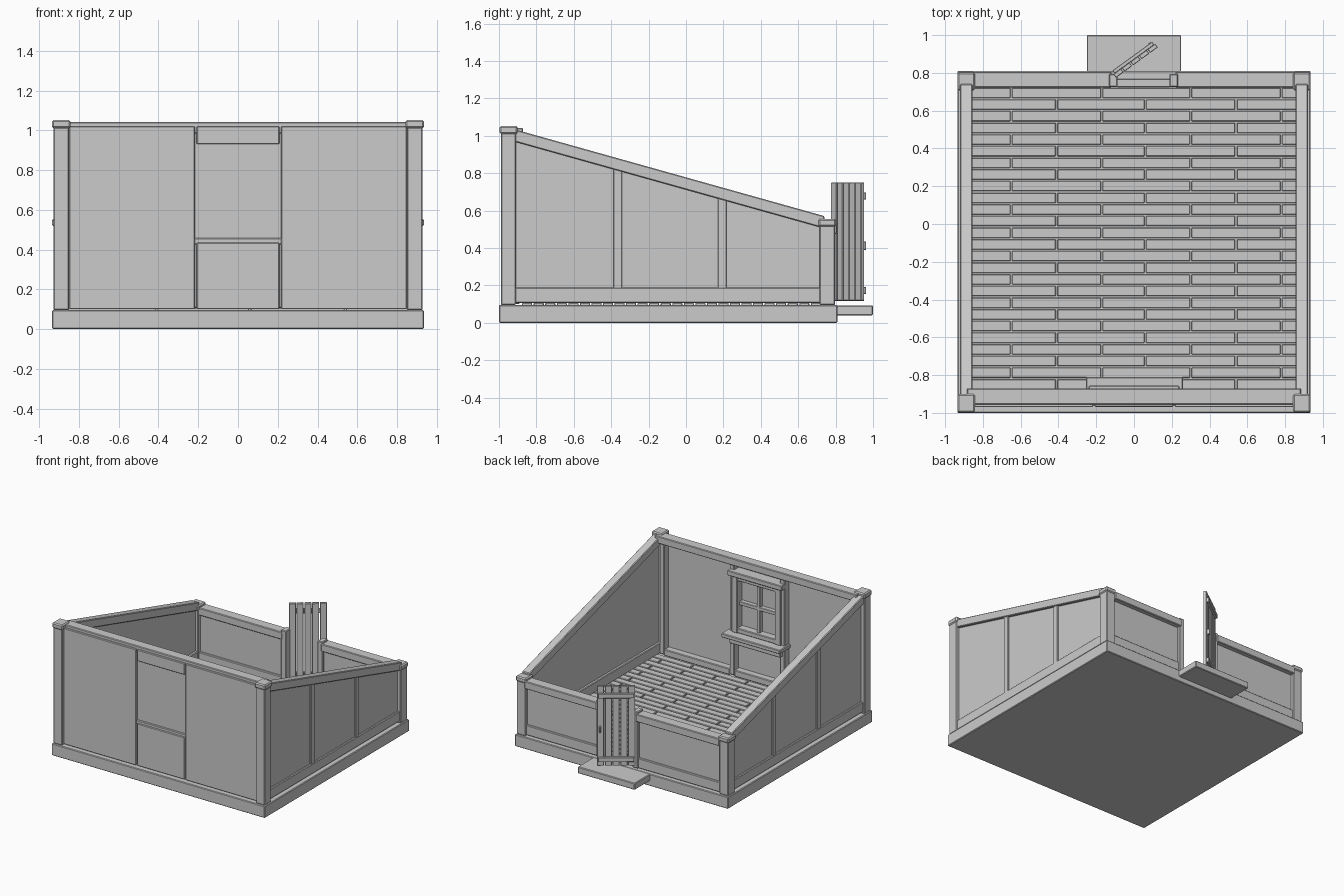
import bpy, bmesh, math
from mathutils import Matrix, Vector

if "Cube" in bpy.data.objects:
    bpy.data.objects.remove(bpy.data.objects["Cube"])

grey = bpy.data.materials.new("plain grey")
grey.diffuse_color = (0.6, 0.6, 0.6, 1)
grey.use_nodes = True
grey.node_tree.nodes["Principled BSDF"].inputs["Base Color"].default_value = grey.diffuse_color


def finish(name, bm, bevel):
    bmesh.ops.recalc_face_normals(bm, faces=bm.faces)
    if bevel:
        bmesh.ops.bevel(bm, geom=bm.edges[:], offset=bevel, segments=1, affect='EDGES')
    me = bpy.data.meshes.new(name)
    bm.to_mesh(me)
    bm.free()
    me.materials.append(grey)
    ob = bpy.data.objects.new(name, me)
    bpy.context.collection.objects.link(ob)
    return ob


def box(name, x, y, z, bevel=0.005):
    bm = bmesh.new()
    bmesh.ops.create_cube(bm, size=1)
    for v in bm.verts:
        v.co = Vector([(a + b) / 2 + c * (b - a) for (a, b), c in zip((x, y, z), v.co)])
    return finish(name, bm, bevel)


def prism(name, profile, x, bevel=0.005):
    """Extrude a side profile of (y, z) points between two x positions."""
    bm = bmesh.new()
    a, b = [[bm.verts.new((px, *p)) for p in profile] for px in x]
    bm.faces.new(a)
    bm.faces.new(b)
    for i in range(len(profile)):
        j = (i + 1) % len(profile)
        bm.faces.new((a[i], a[j], b[j], b[i]))
    return finish(name, bm, bevel)


def span(a, b, s):
    return (a, b) if s > 0 else (-b, -a)


def roof_z(y):
    """Height of the sloping top edge of the side walls."""
    return 1.03 - (y + 0.9) * 0.28


# Base slab and back doorstep
box("base_slab", (-0.935, 0.935), (-1, 0.81), (0, 0.095))
box("doorstep", (-0.25, 0.25), (0.80, 1.0), (0.04, 0.093))

# Staggered floor planks
rows, y_start, y_end = 26, -0.88, 0.725
pitch = (y_end - y_start) / rows
for r in range(rows):
    joints = (-0.65, -0.17, 0.30, 0.78) if r % 2 else (-0.41, 0.06, 0.54)
    ends = (-0.87, *joints, 0.87)
    y = y_start + r * pitch
    for a, b in zip(ends, ends[1:]):
        box("floor_plank", (a + 0.004, b - 0.004), (y + 0.004, y + pitch - 0.004),
            (0.09, 0.107), 0.003)

for s in (-1, 1):
    # Corner posts with caps
    box("front_post", span(0.85, 0.928, s), (-0.99, -0.91), (0.095, 1.015))
    box("front_post_cap", span(0.843, 0.935, s), (-0.997, -0.9), (1.01, 1.052), 0.008)
    box("back_post", span(0.85, 0.928, s), (0.715, 0.797), (0.095, 0.52))
    box("back_post_cap", span(0.843, 0.935, s), (0.708, 0.803), (0.515, 0.555), 0.008)

    # Sloping side walls: panel, rails and battens
    f, k = -0.915, 0.725
    prism("side_panel", [(f, 0.107), (k, 0.107), (k, roof_z(k) - 0.03), (f, roof_z(f) - 0.03)],
          span(0.875, 0.9, s), 0)
    prism("side_top_rail", [(f, roof_z(f) - 0.066), (0.74, roof_z(0.74) - 0.066),
                            (0.74, roof_z(0.74)), (f, roof_z(f))], span(0.855, 0.922, s))
    box("side_bottom_rail", span(0.855, 0.915, s), (f, k), (0.107, 0.188))
    for y in (-0.388, 0.172):
        prism("side_batten", [(y, 0.18), (y + 0.045, 0.18), (y + 0.045, roof_z(y + 0.045) - 0.05),
                              (y, roof_z(y) - 0.05)], span(0.89, 0.913, s), 0.003)

    # Front wall: outer boards and inner studs
    box("front_board", span(0.217, 0.85, s), (-0.97, -0.945), (0.1, 1.02), 0.004)
    box("window_stud", span(0.2, 0.24, s), (-0.95, -0.89), (0.107, 0.99))
    box("front_corner_stud", span(0.815, 0.855, s), (-0.95, -0.89), (0.107, 0.99))
    box("front_bottom_rail", span(0.24, 0.815, s), (-0.95, -0.89), (0.1, 0.15))

# Front wall centre boards, rails and window
box("board_below_window", (-0.208, 0.208), (-0.968, -0.945), (0.1, 0.435), 0.004)
box("board_above_window", (-0.208, 0.208), (-0.968, -0.945), (0.93, 1.02), 0.004)
box("front_top_rail", (-0.885, 0.885), (-0.955, -0.872), (0.985, 1.042))
box("front_bottom_rail", (-0.2, 0.2), (-0.95, -0.89), (0.1, 0.15))
box("window_pane", (-0.205, 0.205), (-0.95, -0.94), (0.43, 0.935), 0)
box("window_sill", (-0.255, 0.26), (-0.96, -0.81), (0.425, 0.457))
box("window_apron", (-0.225, 0.225), (-0.94, -0.86), (0.37, 0.425))
box("window_header", (-0.24, 0.24), (-0.95, -0.855), (0.905, 0.945))
for s in (-1, 1):
    box("window_side_frame", span(0.165, 0.215, s), (-0.945, -0.875), (0.455, 0.91))
for z in (0.457, 0.87):
    box("window_cross_frame", (-0.17, 0.17), (-0.945, -0.88), (z, z + 0.038))
box("upright_glazing_bar", (-0.014, 0.014), (-0.945, -0.905), (0.48, 0.885), 0.003)
box("level_glazing_bar", (-0.17, 0.17), (-0.945, -0.905), (0.67, 0.698), 0.003)

# Back wall sections either side of the doorway
for a, b in ((-0.855, -0.12), (0.22, 0.855)):
    box("back_panel", (a, b), (0.745, 0.77), (0.107, 0.5), 0)
    box("back_top_rail", (a, b), (0.722, 0.806), (0.475, 0.535))
    box("back_bottom_rail", (a, b), (0.728, 0.785), (0.1, 0.18))
for x in (-0.133, 0.188):
    box("door_jamb", (x, x + 0.045), (0.725, 0.795), (0.1, 0.55))
box("threshold", (-0.09, 0.19), (0.725, 0.768), (0.09, 0.107), 0.003)

# Open plank door, built along x from its hinge and then swung outwards
door = []
for i in range(5):
    door.append(box("door_plank", (i * 0.056 + 0.003, i * 0.056 + 0.053), (-0.012, 0.012),
                    (0.118, 0.75), 0.003))
for z in (0.155, 0.66):
    door.append(box("door_batten", (0.01, 0.27), (0.01, 0.03), (z, z + 0.036), 0.003))
door.append(box("door_handle", (0.248, 0.264), (0.01, 0.034), (0.39, 0.435), 0.003))
swing = Matrix.Translation((-0.105, 0.782, 0)) @ Matrix.Rotation(math.radians(36), 4, 'Z')
for part in door:
    part.data.transform(swing)
